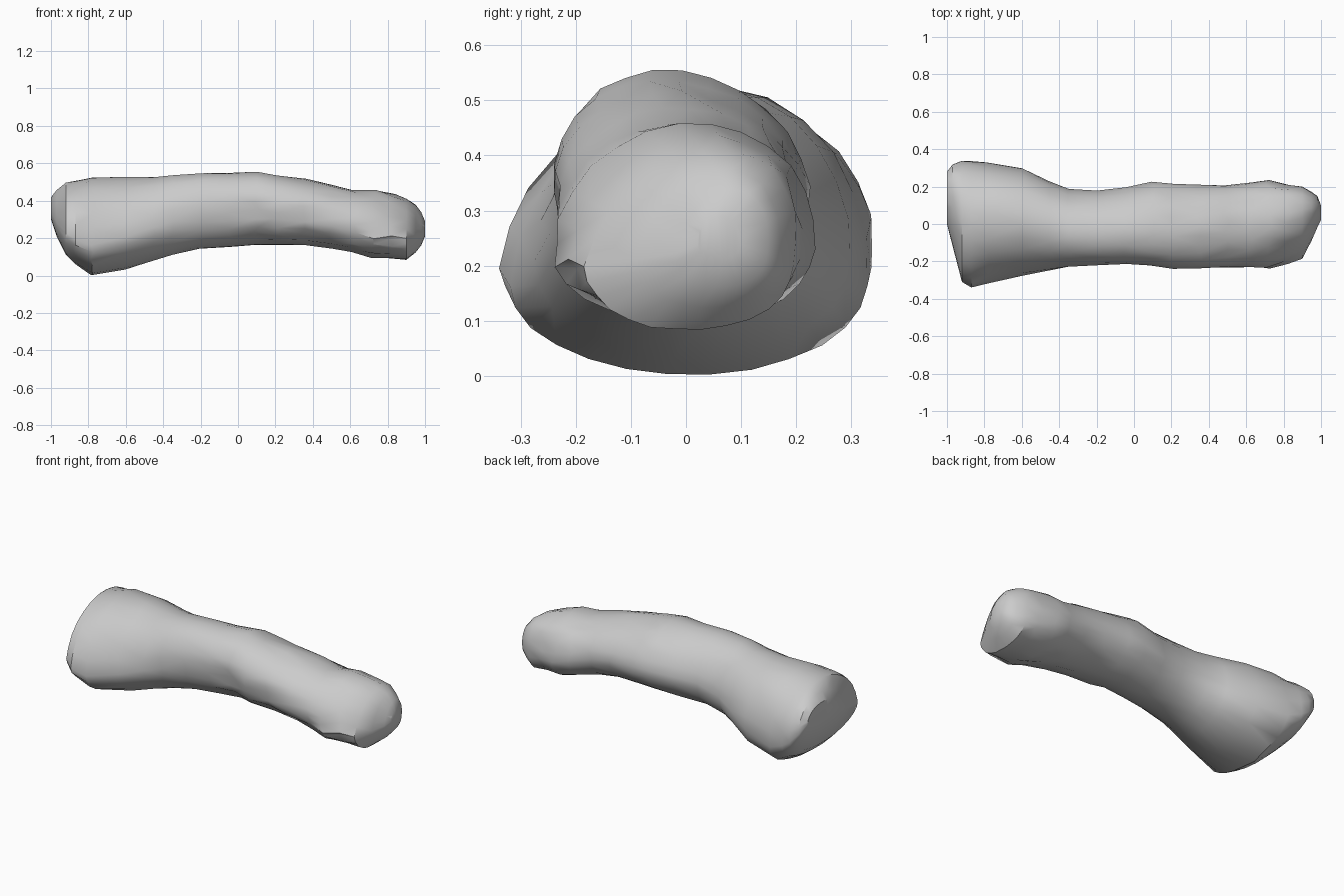
import bpy, bmesh, math, random

cube = bpy.data.objects.get("Cube")
if cube:
    bpy.data.objects.remove(cube, do_unlink=True)

rng = random.Random(4)
SIDES = 26

# Bone stations along the shaft: x, y min, y max, z min, z max, sideways lean of the crest
STATIONS = [
    (-1.0, 0.0, .28, .3, .42, 0),
    (-.97, -.12, .32, .21, .46, .02),
    (-.92, -.31, .34, .11, .5, .03),
    (-.87, -.34, .34, .06, .51, .03),
    (-.78, -.32, .33, 0, .53, .03),
    (-.6, -.28, .3, .03, .53, .02),
    (-.45, -.25, .23, .08, .53, 0),
    (-.35, -.23, .19, .11, .54, -.02),
    (-.2, -.22, .18, .14, .55, -.03),
    (-.05, -.21, .2, .15, .55, -.04),
    (.1, -.22, .23, .16, .56, -.04),
    (.2, -.24, .22, .16, .54, -.03),
    (.35, -.24, .21, .16, .52, -.02),
    (.5, -.24, .21, .14, .49, 0),
    (.62, -.24, .23, .12, .46, 0),
    (.72, -.25, .24, .09, .46, .02),
    (.82, -.22, .21, .09, .44, .04),
    (.9, -.19, .2, .08, .42, .05),
    (.95, -.09, .17, .12, .38, .03),
    (.98, -.02, .15, .16, .34, .02),
    (1.0, .02, .1, .21, .29, 0),
]


def mix(a, b, t):
    return a + (b - a) * t


def clamp(t):
    return max(0.0, min(1.0, t))


def section(bm, x, y0, y1, z0, z1, lean):
    """Egg-shaped ring, widest low down at both ends and rougher towards the worn end."""
    flare = clamp((x + .8) / .6) - .7 * clamp((x - .5) / .3)
    widest = mix(z0, z1, mix(.3, .46, flare))
    centre, half = (y0 + y1) / 2, (y1 - y0) / 2
    rough = mix(.015, .04, clamp(x + .4))
    ring = []
    for i in range(SIDES):
        a = math.tau * i / SIDES
        r = 1 - rough * rng.random()
        rise = math.sin(a)
        height = (z1 - widest) if rise > 0 else (widest - z0)
        shift = 0 if abs(x) > .85 else rng.uniform(-1, 1) * rough / 2
        ring.append(bm.verts.new((x + shift,
                                  centre + half * r * math.cos(a) + lean * max(0, rise),
                                  widest + height * r * rise)))
    return ring


# Loft the sections into one closed shaft with blunt ends
bm = bmesh.new()
rings = [section(bm, *s) for s in STATIONS]
for a, b in zip(rings, rings[1:]):
    for i in range(SIDES):
        j = (i + 1) % SIDES
        bm.faces.new((a[i], a[j], b[j], b[i]))
bm.faces.new(rings[0])
bm.faces.new(rings[-1])

# Small chips pressed into the worn front and underside
for ring in rings[10:17]:
    for v in rng.sample(ring[SIDES // 2:SIDES * 3 // 4], 2):
        v.co.z += .01
        v.co.y *= .96

bmesh.ops.triangulate(bm, faces=bm.faces[:])
bmesh.ops.recalc_face_normals(bm, faces=bm.faces[:])
mesh = bpy.data.meshes.new("bone_shaft")
bm.to_mesh(mesh)
bm.free()
bone = bpy.data.objects.new("bone_shaft", mesh)
bpy.context.collection.objects.link(bone)

# Plain grey surface
grey = bpy.data.materials.new("plain_grey")
grey.use_nodes = True
colour = (.6, .6, .6, 1)
grey.diffuse_color = colour
grey.node_tree.nodes["Principled BSDF"].inputs["Base Color"].default_value = colour
mesh.materials.append(grey)

# Smooth body with crisp breaks at the ends and chips
bpy.ops.object.select_all(action="DESELECT")
bone.select_set(True)
bpy.context.view_layer.objects.active = bone
bpy.ops.object.shade_smooth_by_angle(angle=math.radians(35))
